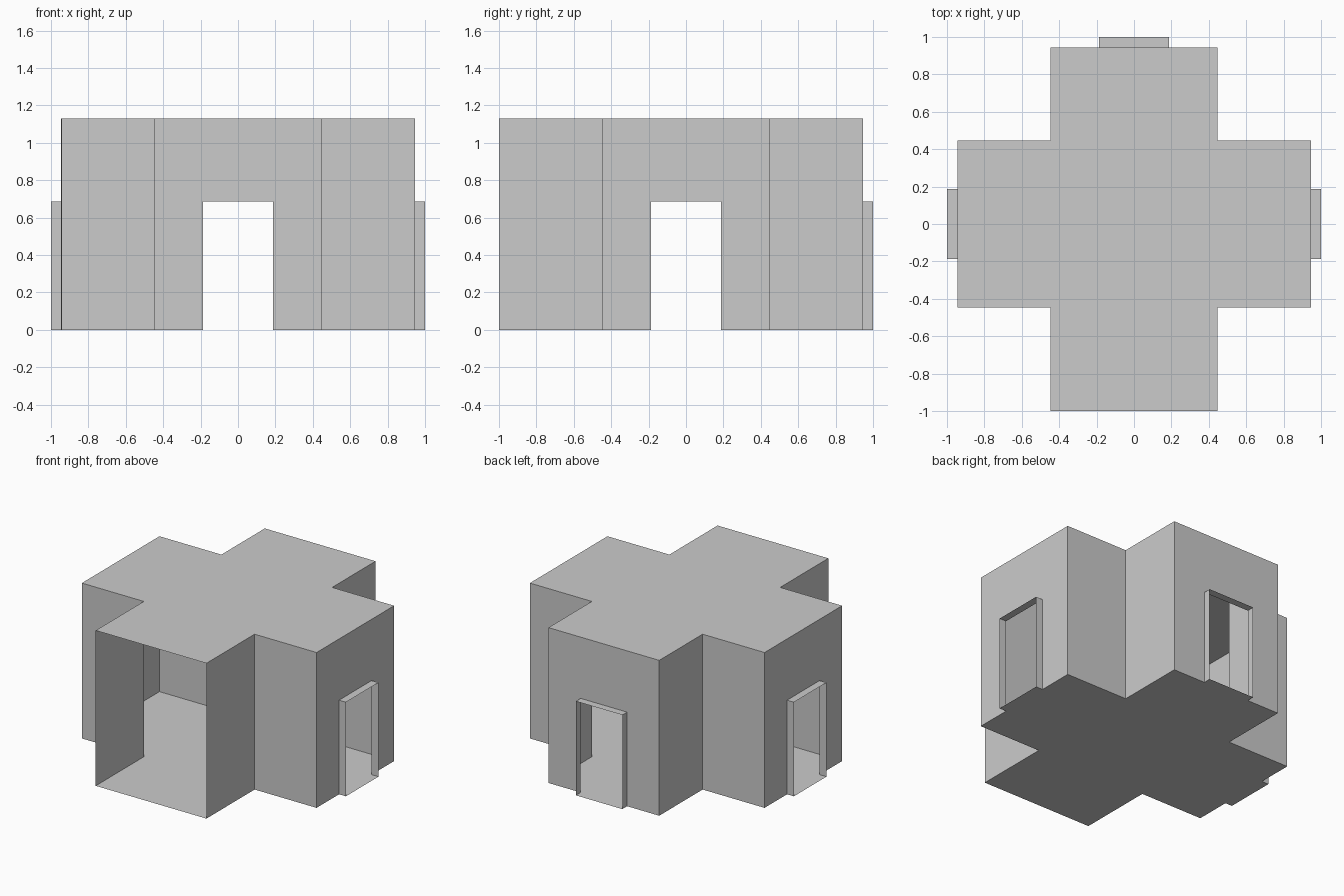
import bpy
from mathutils import Matrix
from math import pi

if "Cube" in bpy.data.objects:
    bpy.data.objects.remove(bpy.data.objects["Cube"])

A = 0.446     # half width of each arm
E = 0.945     # end wall distance
F = 1.0       # open front edge and door frame depth
H = 1.131     # ceiling height
D = 0.187     # half width of a doorway
T = 0.685     # doorway height


def sheet(name, polys, turn=0.0):
    """Single-sheet object made of flat polygons, turned about z."""
    verts = [p for poly in polys for p in poly]
    faces, n = [], 0
    for poly in polys:
        faces.append(range(n, n + len(poly)))
        n += len(poly)
    me = bpy.data.meshes.new(name)
    me.from_pydata(verts, [], [list(f) for f in faces])
    me.transform(Matrix.Rotation(turn, 4, 'Z'))
    me.update()
    ob = bpy.data.objects.new(name, me)
    bpy.context.collection.objects.link(ob)
    return ob


# Cross-shaped plan, anticlockwise from the open front edge
plan = [(-A, -F), (A, -F), (A, -A), (E, -A), (E, A), (A, A),
        (A, E), (-A, E), (-A, A), (-E, A), (-E, -A), (-A, -A)]

# Floor and ceiling
sheet("floor", [[(x, y, 0) for x, y in reversed(plan)]])
sheet("ceiling", [[(x, y, H) for x, y in plan]])

# Plain side walls: skip the open front (0) and the three doorway ends
walls = []
for i, (x0, y0) in enumerate(plan):
    x1, y1 = plan[(i + 1) % len(plan)]
    if i not in (0, 3, 6, 9):
        walls.append([(x0, y0, 0), (x1, y1, 0), (x1, y1, H), (x0, y0, H)])
sheet("side_walls", walls)

# End walls with doorways, and the shallow frames standing out of them
for side, turn in (("right", 0), ("back", pi / 2), ("left", pi)):
    sheet(side + "_end_wall", [
        [(E, -A, 0), (E, -D, 0), (E, -D, T), (E, -D, H), (E, -A, H)],
        [(E, D, 0), (E, A, 0), (E, A, H), (E, D, H), (E, D, T)],
        [(E, -D, T), (E, D, T), (E, D, H), (E, -D, H)]], turn)
    sheet(side + "_door_frame", [
        [(E, -D, 0), (F, -D, 0), (F, -D, T), (E, -D, T)],
        [(F, D, 0), (E, D, 0), (E, D, T), (F, D, T)],
        [(E, -D, T), (F, -D, T), (F, D, T), (E, D, T)],
        [(E, -D, 0), (E, D, 0), (F, D, 0), (F, -D, 0)]], turn)
